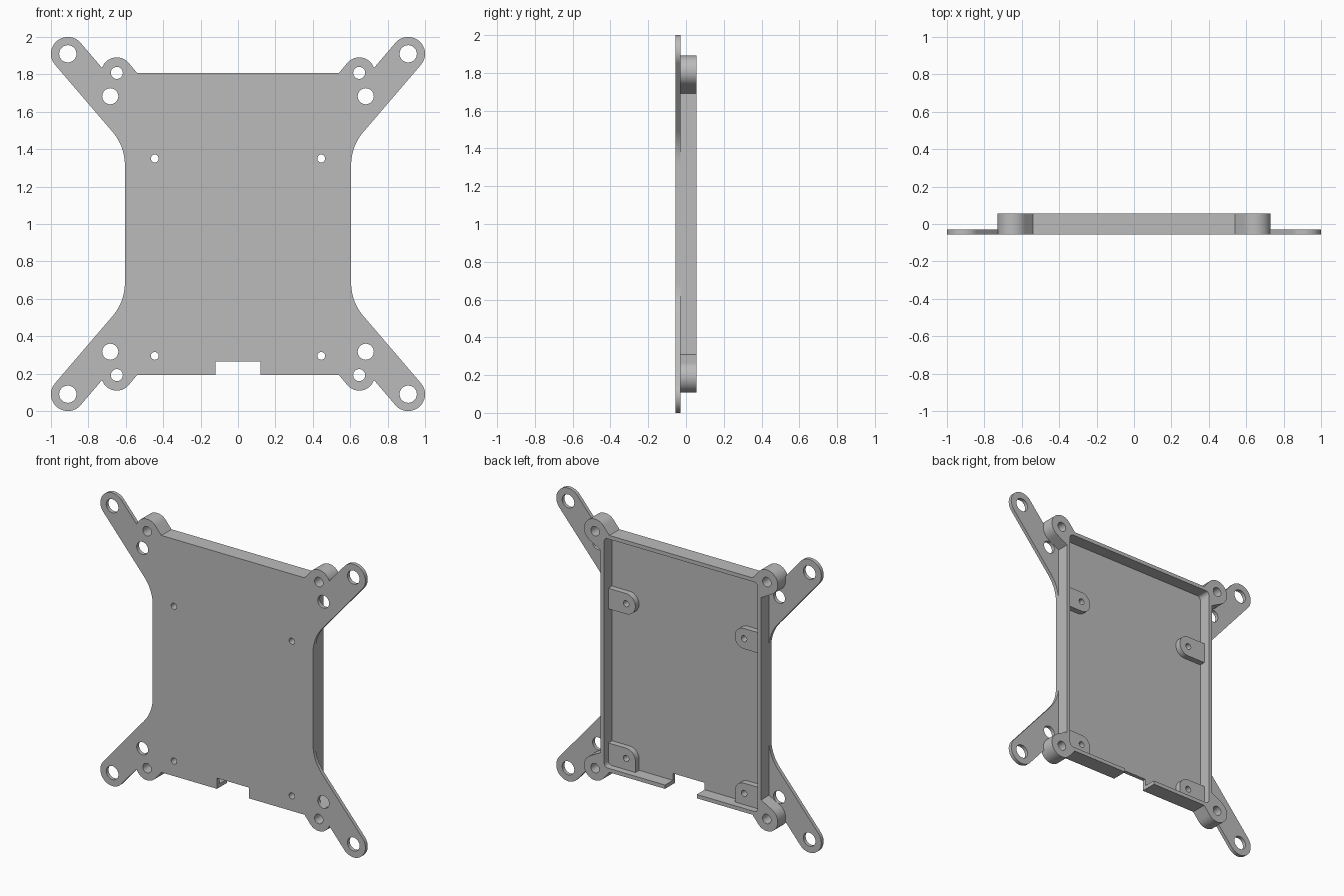
import bpy, bmesh
from math import sin, cos, pi, radians
from mathutils import Vector

if "Cube" in bpy.data.objects:
    bpy.data.objects.remove(bpy.data.objects["Cube"])

grey = bpy.data.materials.new("mid_grey")
grey.use_nodes = True
grey.diffuse_color = (0.5, 0.5, 0.5, 1)
grey.node_tree.nodes["Principled BSDF"].inputs["Base Color"].default_value = (0.5, 0.5, 0.5, 1)

FRONT, FLOOR, BACK = -0.055, -0.03, 0.055
MID = 1.0                       # height of the symmetry line
HALF_W, HALF_H = 0.605, 0.808   # tray half sizes
WALL = 0.026
BOSS = (0.648, 0.808)
CORNERS = [(sx, sz) for sx in (1, -1) for sz in (1, -1)]


def arc(cx, cz, r, a0, a1, n):
    return [(cx + r * cos(radians(a0 + (a1 - a0) * i / n)),
             cz + r * sin(radians(a0 + (a1 - a0) * i / n))) for i in range(n + 1)]


def circle(cx, cz, r, n=40):
    return arc(cx, cz, r, 0, 360, n)[:-1]


def rect(x0, z0, x1, z1):
    return [(x0, z0), (x1, z0), (x1, z1), (x0, z1)]


def prism(name, pts, y0, y1):
    """Extrude an x-z outline from y0 to y1; heights are relative to MID."""
    bm = bmesh.new()
    face = bm.faces.new([bm.verts.new((x, y0, z + MID)) for x, z in pts])
    ext = bmesh.ops.extrude_face_region(bm, geom=[face])
    moved = [v for v in ext["geom"] if isinstance(v, bmesh.types.BMVert)]
    bmesh.ops.translate(bm, verts=moved, vec=(0, y1 - y0, 0))
    bmesh.ops.recalc_face_normals(bm, faces=bm.faces)
    me = bpy.data.meshes.new(name)
    bm.to_mesh(me)
    bm.free()
    me.materials.append(grey)
    ob = bpy.data.objects.new(name, me)
    bpy.context.collection.objects.link(ob)
    return ob


def combine(ob, others, operation):
    """Apply one boolean per tool, then remove the tools."""
    for other in others:
        mod = ob.modifiers.new("bool", 'BOOLEAN')
        mod.operation, mod.object, mod.solver = operation, other, 'EXACT'
        bpy.context.view_layer.update()
        dg = bpy.context.evaluated_depsgraph_get()
        me = bpy.data.meshes.new_from_object(ob.evaluated_get(dg))
        ob.modifiers.clear()
        ob.data = me
        bpy.data.objects.remove(other)


def flip(pts, sx, sz):
    return [(x * sx, z * sz) for x, z in pts]


def hull(pts):
    """Convex outline of a set of points."""
    pts = sorted(set(pts))

    def half(seq):
        out = []
        for p in seq:
            while len(out) > 1 and ((out[-1][0] - out[-2][0]) * (p[1] - out[-2][1])
                                    - (out[-1][1] - out[-2][1]) * (p[0] - out[-2][0])) <= 0:
                out.pop()
            out.append(p)
        return out[:-1]
    return half(pts) + half(pts[::-1])


# Tray: outer block with corner lugs, hollowed from the back
tray = prism("tray_with_arms", rect(-HALF_W, -HALF_H, HALF_W, HALF_H), FRONT, BACK)
lug = hull(circle(*BOSS, 0.083) + [(0.54, HALF_H), (HALF_W, 0.69)])
combine(tray, [prism("lug", flip(lug, *c), FRONT, BACK) for c in CORNERS], 'UNION')
ix, iz, r = HALF_W - WALL, HALF_H - WALL, 0.025
cavity = []
for k, (sx, sz) in enumerate([(1, 1), (-1, 1), (-1, -1), (1, -1)]):
    cavity += arc(sx * (ix - r), sz * (iz - r), r, 90 * k, 90 * k + 90, 6)
combine(tray, [prism("cavity", cavity, FLOOR, BACK + 0.1)], 'DIFFERENCE')

# Round screw bosses standing at the corners
combine(tray, [prism("boss", flip(circle(*BOSS, 0.083), *c), FRONT, BACK) for c in CORNERS], 'UNION')

# Thin diagonal arms with a filleted root
ANGLE, FILLET = 49.4, 0.27
arm = [(0.5, 0.316)]
arm += arc(HALF_W + FILLET, 0.316, FILLET, 180, 90 + ANGLE, 12)
arm += arc(0.91, 0.91, 0.09, ANGLE - 90, ANGLE + 90, 28)
arm += [(0.6, 0.687), (0.5, 0.6)]
combine(tray, [prism("arm", flip(arm, *c), FRONT, FLOOR) for c in CORNERS], 'UNION')

# Cable notch and mounting holes
cuts = [prism("notch", rect(-0.12, -1, 0.12, -0.735), -0.2, 0.2)]
for c in CORNERS:
    for x, z, rad in ((0.91, 0.91, 0.046), (0.683, 0.683, 0.043), (*BOSS, 0.032)):
        cuts.append(prism("hole", flip(circle(x, z, rad), *c), -0.2, 0.2))

# Standoff pads reaching in from the side walls
PAD_X, PAD_R = 0.445, 0.07
parts = [tray]
for side, sx in (("left", 1), ("right", -1)):
    for level, z in (("upper", 0.35), ("lower", -0.705)):
        if level == "upper":
            outline = [(0.59, z + PAD_R)] + arc(PAD_X, z, PAD_R, 90, 270, 20) + [(0.59, z - PAD_R)]
        else:
            outline = ([(0.59, z + PAD_R)] + arc(PAD_X, z, PAD_R, 90, 180, 10)
                       + [(PAD_X - PAD_R, -0.79), (0.59, -0.79)])
        pad = prism(f"{level}_{side}_standoff", flip(outline, sx, 1), FLOOR - 0.01, 0.01)
        hole = flip(circle(PAD_X, z, 0.021, 24), sx, 1)
        combine(pad, [prism("pad_hole", hole, -0.2, 0.2)], 'DIFFERENCE')
        cuts.append(prism("hole", hole, -0.2, 0.2))
        parts.append(pad)
combine(tray, cuts, 'DIFFERENCE')

# Smooth the rounded edges, keep the corners sharp
bpy.ops.object.select_all(action='DESELECT')
for ob in parts:
    ob.select_set(True)
bpy.context.view_layer.objects.active = tray
bpy.ops.object.shade_smooth_by_angle(angle=radians(30))
